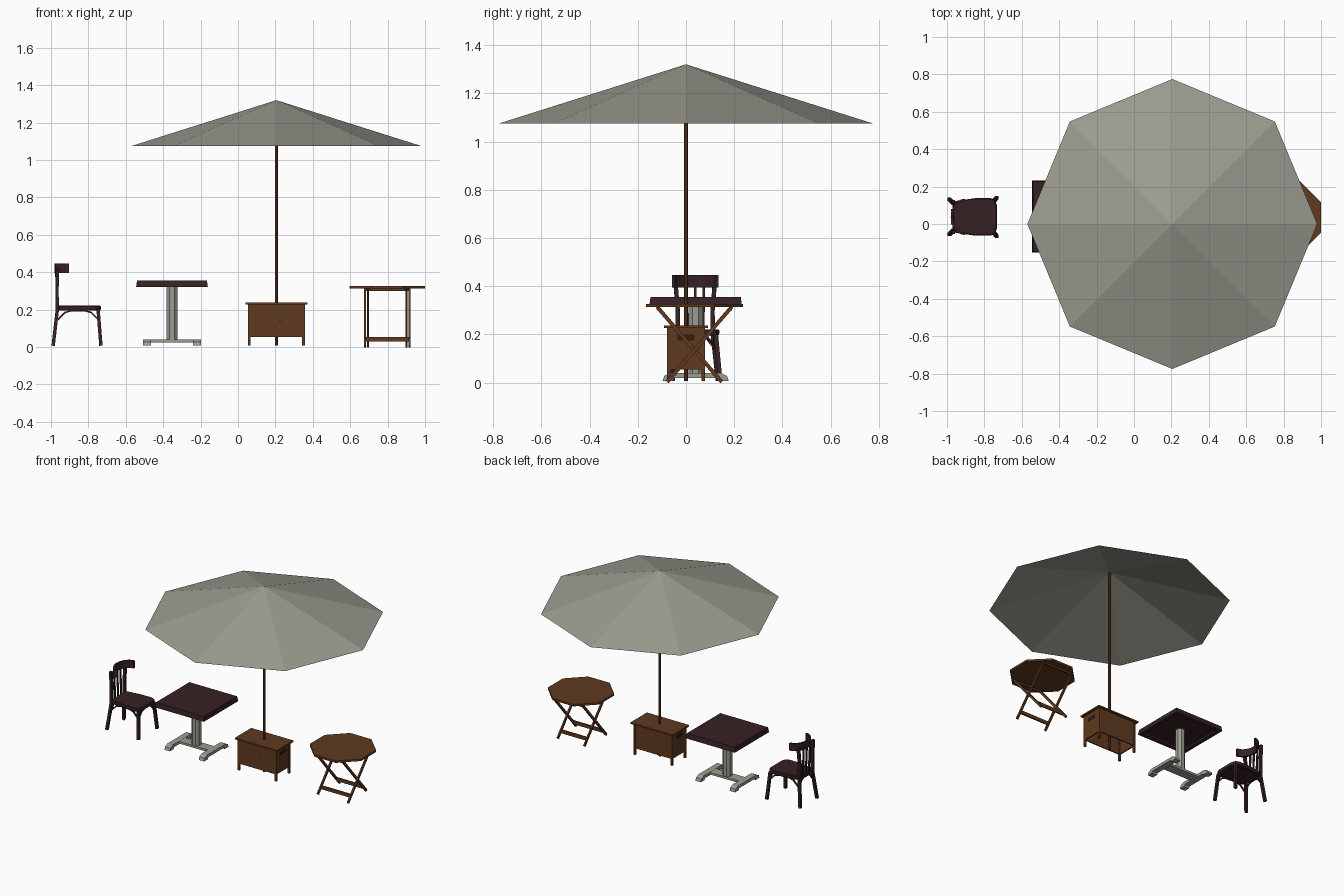
import bpy, bmesh, math
from mathutils import Vector

if "Cube" in bpy.data.objects:
    bpy.data.objects.remove(bpy.data.objects["Cube"])


def mat(name, col):
    m = bpy.data.materials.new(name)
    m.diffuse_color = (*col, 1)
    m.use_nodes = True
    m.node_tree.nodes["Principled BSDF"].inputs["Base Color"].default_value = m.diffuse_color
    return m


CANVAS = mat("grey canvas", (0.33, 0.33, 0.28))
METAL = mat("pale grey metal", (0.33, 0.34, 0.29))
WOOD = mat("brown wood", (0.115, 0.042, 0.014))
DARK = mat("dark mahogany", (0.037, 0.015, 0.017))
HOLE = mat("dark slot", (0.03, 0.012, 0.006))


def finish(bm, name, m):
    bmesh.ops.recalc_face_normals(bm, faces=bm.faces)
    me = bpy.data.meshes.new(name)
    bm.to_mesh(me)
    bm.free()
    me.materials.append(m)
    ob = bpy.data.objects.new(name, me)
    bpy.context.collection.objects.link(ob)
    return ob


def loft(name, rings, m, caps=True, closed=True):
    """Skin a list of equally long point rings."""
    bm = bmesh.new()
    vs = [[bm.verts.new(p) for p in r] for r in rings]
    n = len(vs[0])
    for a, b in zip(vs, vs[1:]):
        for i in range(n if closed else n - 1):
            j = (i + 1) % n
            bm.faces.new((a[i], a[j], b[j], b[i]))
    if caps:
        bm.faces.new(vs[0])
        bm.faces.new(vs[-1])
    return finish(bm, name, m)


def box(name, x0, x1, y0, y1, z0, z1, m, taper=0.0):
    def ring(z, t):
        return [(x0 + t, y0 + t, z), (x1 - t, y0 + t, z), (x1 - t, y1 - t, z), (x0 + t, y1 - t, z)]
    return loft(name, [ring(z0, 0), ring(z1, taper)], m)


def bar(name, points, w, d, m):
    """Rectangular bar through points; w is the size sideways, d the other way."""
    pts = [Vector(p) for p in points]
    rings = []
    for i, p in enumerate(pts):
        t = (pts[min(i + 1, len(pts) - 1)] - pts[max(i - 1, 0)]).normalized()
        ref = Vector((0, 1, 0)) if abs(t.y) < 0.75 else Vector((1, 0, 0))
        v = t.cross(ref).normalized()
        u = v.cross(t)
        rings.append([p + u * a * w / 2 + v * b * d / 2
                      for a, b in ((-1, -1), (1, -1), (1, 1), (-1, 1))])
    return loft(name, rings, m)


def polygon(cx, cy, z, r, n, turn=0.0):
    return [(cx + r * math.cos(turn + math.tau * i / n),
             cy + r * math.sin(turn + math.tau * i / n), z) for i in range(n)]


# ---- parasol: eight-sided open canopy on a pole
PX = 0.205
bm = bmesh.new()
tip = bm.verts.new((PX, 0, 1.32))
rim = [bm.verts.new(p) for p in polygon(PX, 0, 1.075, 0.775, 8)]
for i in range(8):
    bm.faces.new((tip, rim[i], rim[(i + 1) % 8]))
finish(bm, "parasol_canopy", CANVAS)
loft("parasol_pole", [polygon(PX, 0, z, 0.0085, 8) for z in (0.008, 1.315)], WOOD)

# ---- parasol stand: box open below, with lid, legs and hand slots
BX, BY = 0.15, 0.077
rings = []
for z, t in ((0.225, 0.008), (0.055, 0.008), (0.055, 0), (0.228, 0)):
    rings.append([(PX + sx * (BX - t), sy * (BY - t), z)
                  for sx, sy in ((-1, -1), (1, -1), (1, 1), (-1, 1))])
loft("stand_walls", rings, WOOD, caps=False)
box("stand_lid", PX - 0.166, PX + 0.166, -0.092, 0.092, 0.227, 0.237, WOOD)
for sx in (-1, 1):
    for sy in (-1, 1):
        x, y = PX + sx * (BX - 0.005), sy * (BY - 0.005)
        box("stand_leg", x - 0.007, x + 0.007, y - 0.007, y + 0.007, 0.008, 0.228, WOOD)
    x = PX + sx * BX
    box("stand_hand_slot", x - 0.002, x + 0.002, -0.035, 0.035, 0.175, 0.2, HOLE)
box("stand_keyhole", 0.222, 0.228, -BY - 0.002, -BY + 0.002, 0.132, 0.152, HOLE)

# ---- square table: top with a hollow underside, column and H-shaped base
TX, TY = -0.353, 0.04


def square(h, z):
    return [(TX + a * h, TY + b * h, z) for a, b in ((-1, -1), (1, -1), (1, 1), (-1, 1))]


loft("square_table_top", [square(0.165, 0.335), square(0.165, 0.32), square(0.192, 0.32),
                          square(0.187, 0.355)], DARK)
loft("square_table_column", [polygon(TX, TY, z, 0.032, 8, math.pi / 8)
                             for z in (0.035, 0.335)], METAL)
box("base_crossbar", TX - 0.14, TX + 0.14, TY - 0.035, TY + 0.035, 0.025, 0.04, METAL)
for sx in (-1, 1):
    x = TX + sx * 0.134
    profile = [(-0.137, 0.008), (-0.095, 0.008), (-0.09, 0.02), (0.09, 0.02), (0.095, 0.008),
               (0.137, 0.008), (0.13, 0.028), (0.105, 0.041), (-0.105, 0.041), (-0.13, 0.028)]
    loft("base_foot", [[(x + d, TY + a, b) for a, b in profile] for d in (-0.021, 0.021)], METAL)

# ---- folding table: octagonal top on two crossed leg frames
RX, RY = 0.798, 0.035
R = 0.201 / math.cos(math.pi / 8)
loft("folding_table_top", [polygon(RX, RY, z, R, 8, math.pi / 8) for z in (0.313, 0.327)], WOOD)
for s, half in ((-1, 0.118), (1, 0.104)):
    for sx in (-1, 1):
        x = RX + sx * half
        bar("folding_leg", [(x, RY + s * 0.113, 0.003), (x, RY - s * 0.155, 0.315)],
            0.016, 0.011, WOOD)
    y = RY + s * 0.079
    box("folding_foot_rail", RX - half, RX + half, y - 0.005, y + 0.005, 0.03, 0.054, WOOD)
    y = RY - s * 0.15
    box("folding_top_rail", RX - half, RX + half, y - 0.006, y + 0.006, 0.3, 0.314, WOOD)

# ---- chair facing +x
CY = 0.038
seat = [(-0.968, 0.07), (-0.955, 0.085), (-0.85, 0.1), (-0.765, 0.1), (-0.742, 0.088),
        (-0.732, 0.06)]
outline = [(x, -y) for x, y in seat] + [(x, y) for x, y in reversed(seat)]
loft("seat", [[(-0.85 + (x + 0.85) * k, CY + y * k, z) for x, y in outline]
              for z, k in ((0.195, 0.97), (0.205, 1), (0.216, 1), (0.221, 0.95))], DARK)
for s in (-1, 1):
    bar("front_leg", [(-0.733, CY + s * 0.104, 0.008), (-0.748, CY + s * 0.086, 0.2)],
        0.018, 0.018, DARK)
    bar("back_post", [(-0.988, CY + s * 0.094, 0.008), (-0.966, CY + s * 0.073, 0.2),
                      (-0.968, CY + s * 0.072, 0.3), (-0.965, CY + s * 0.082, 0.42)],
        0.018, 0.018, DARK)
    # side arch brace under the seat
    bar("side_brace", [(-0.965, CY + s * 0.08, 0.145), (-0.925, CY + s * 0.08, 0.185),
                       (-0.89, CY + s * 0.08, 0.195), (-0.82, CY + s * 0.084, 0.195),
                       (-0.785, CY + s * 0.086, 0.185), (-0.745, CY + s * 0.09, 0.145)],
        0.009, 0.009, DARK)
# front and back arch braces
for x, h in ((-0.745, 0.088), (-0.966, 0.078)):
    bar("cross_brace", [(x, CY + h * k, z) for k, z in
                        ((-1, 0.145), (-0.6, 0.185), (-0.3, 0.195), (0.3, 0.195),
                         (0.6, 0.185), (1, 0.145))], 0.009, 0.009, DARK)
for i in (-1, 0, 1):
    bar("back_spindle", [(-0.966, CY + i * 0.033, 0.21), (-0.974, CY + i * 0.036, 0.41)],
        0.011, 0.009, DARK)
# curved top rail wrapping forward at both ends
rings = []
for i in range(13):
    a = math.radians(-90 + 15 * i)
    rings.append([(-0.903 - k * math.cos(a), CY + (0.02 + k) * math.sin(a), z)
                  for k, z in ((0.077, 0.395), (0.077, 0.447), (0.064, 0.447), (0.064, 0.395))])
loft("top_rail", rings, DARK)
